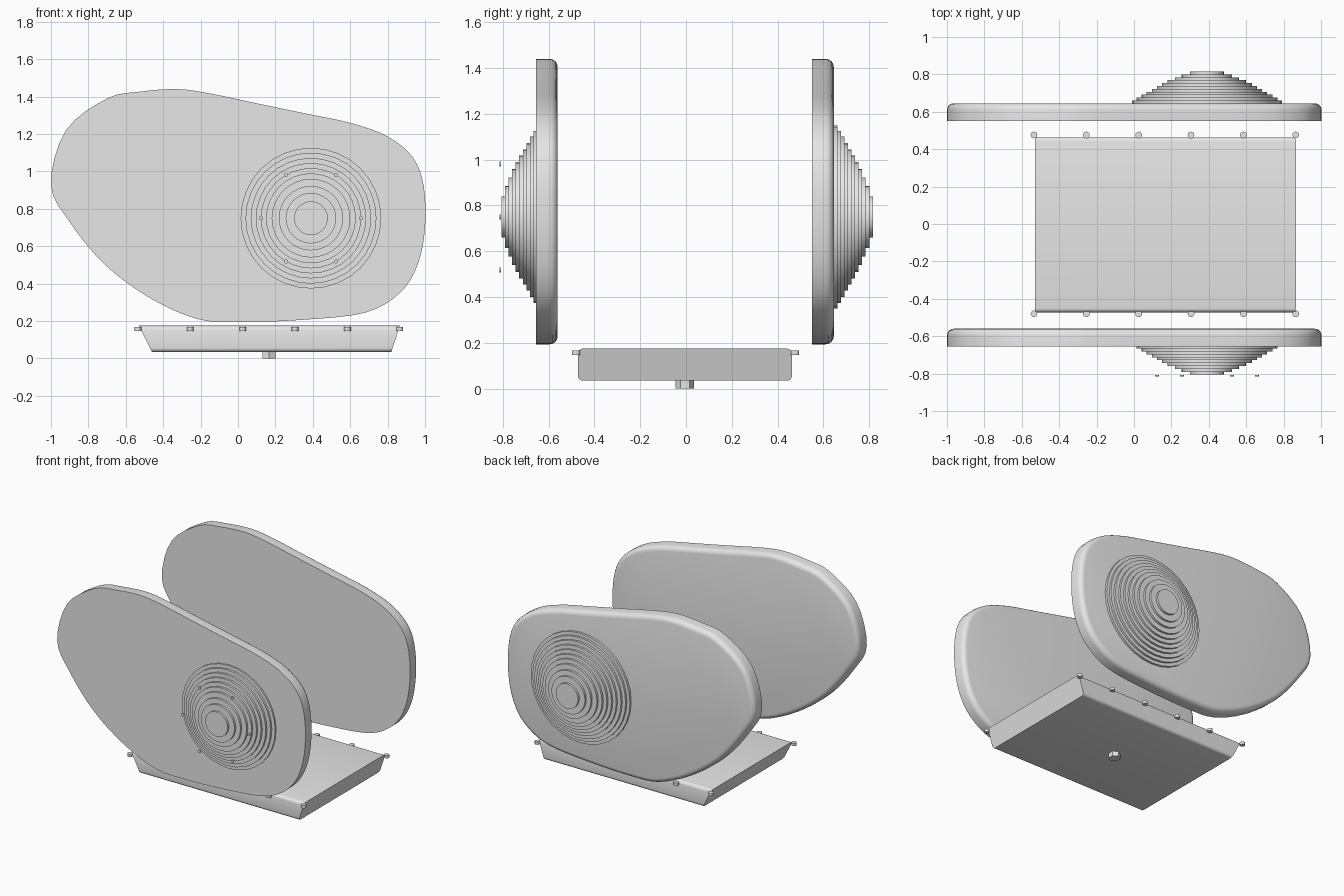
import bpy, bmesh
from math import cos, sin, pi, radians
from mathutils import Matrix, Vector

if "Cube" in bpy.data.objects:
    bpy.data.objects.remove(bpy.data.objects["Cube"], do_unlink=True)

grey = bpy.data.materials.new("light_grey")
grey.use_nodes = True
colour = (0.8, 0.8, 0.8, 1)
grey.diffuse_color = colour
grey.node_tree.nodes["Principled BSDF"].inputs["Base Color"].default_value = colour


def finish(name, bm, smooth=True):
    """Turn a bmesh into a named, shaded object."""
    bmesh.ops.recalc_face_normals(bm, faces=bm.faces)
    mesh = bpy.data.meshes.new(name)
    bm.to_mesh(mesh)
    bm.free()
    mesh.materials.append(grey)
    obj = bpy.data.objects.new(name, mesh)
    bpy.context.collection.objects.link(obj)
    if smooth:
        bpy.ops.object.select_all(action="DESELECT")
        obj.select_set(True)
        bpy.context.view_layer.objects.active = obj
        bpy.ops.object.shade_smooth_by_angle(angle=radians(35))
    return obj


def cylinder(name, centre, radius, depth, axis="Z", sides=12, smooth=True):
    bm = bmesh.new()
    turn = Matrix.Rotation(pi / 2, 4, "X") if axis == "Y" else Matrix.Identity(4)
    bmesh.ops.create_cone(bm, cap_ends=True, segments=sides, radius1=radius,
                          radius2=radius, depth=depth,
                          matrix=Matrix.Translation(centre) @ turn)
    return finish(name, bm, smooth)


def smooth_loop(points, steps):
    """Closed Catmull-Rom curve through the points."""
    pts = [Vector(p) for p in points]
    n = len(pts)
    out = []
    for i in range(n):
        a, b, c, d = (pts[(i + k - 1) % n] for k in range(4))
        for s in range(steps):
            t = s / steps
            out.append(b + (c - a) * t / 2 + (a * 2 - b * 5 + c * 4 - d) * t * t / 2
                       + (b * 3 - a - c * 3 + d) * t ** 3 / 2)
    return out


# Side covers: egg-shaped plates, rounded on the +y rim only
outline = smooth_loop([
    (-1, .93), (-.92, 1.22), (-.7, 1.39), (-.52, 1.427), (-.32, 1.44), (-.14, 1.415),
    (.1, 1.364), (.37, 1.308), (.61, 1.257), (.8, 1.187), (.935, 1.075), (.993, .92),
    (1, .7), (.96, .5), (.865, .35), (.68, .245), (.35, .207), (0, .194),
    (-.22, .212), (-.47, .323), (-.71, .5), (-.9, .73)], 4)


def cover(name, back_y, thickness=.095):
    bm = bmesh.new()
    face = bm.faces.new([bm.verts.new((p.x, back_y - thickness, p.y)) for p in outline])
    made = bmesh.ops.extrude_face_region(bm, geom=[face], use_keep_orig=True)["geom"]
    bmesh.ops.translate(bm, vec=(0, thickness, 0),
                        verts=[v for v in made if isinstance(v, bmesh.types.BMVert)])
    bmesh.ops.recalc_face_normals(bm, faces=bm.faces)
    rim = [e for e in bm.edges if all(v.co.y > back_y - .001 for v in e.verts)]
    bmesh.ops.bevel(bm, geom=rim, offset=.035, segments=4, profile=.5, affect="EDGES")
    return finish(name, bm)


cover("front_cover", -.56)
cover("back_cover", .645)

# Stepped ring domes, turned about the y axis
hub = (.39, .75)
radii = [.4, .376, .35, .322, .295, .268, .24, .21, .172, .135, .09]


def ring_dome(name, base_y, side, sides=32):
    bm = bmesh.new()
    profile, depth = [(radii[0], 0)], 0
    for i, r in enumerate(radii):
        if i:
            profile.append((r, depth))
        depth += .0155
        profile.append((r, depth))
    rings = [[bm.verts.new((hub[0] + r * cos(2 * pi * k / sides), base_y + side * d,
                            hub[1] + r * sin(2 * pi * k / sides)))
              for k in range(sides)] for r, d in profile]
    for low, high in zip(rings, rings[1:]):
        for k in range(sides):
            j = (k + 1) % sides
            bm.faces.new((low[k], low[j], high[j], high[k]))
    bm.faces.new(rings[-1])
    return finish(name, bm)


ring_dome("front_ring_dome", -.635, -1)
ring_dome("back_ring_dome", .645, 1)

# Small screws standing in a hexagon before the front dome
for i in range(6):
    a = i * pi / 3
    cylinder(f"cover_screw_{i + 1}",
             (hub[0] + .267 * cos(a), -.811, hub[1] + .267 * sin(a)), .011, .008, "Y")

# Tray with sloping ends and rounded long edges
bm = bmesh.new()
profile = [(-.46, .035), (.82, .035), (.865, .175), (-.53, .175)]
face = bm.faces.new([bm.verts.new((x, -.472, z)) for x, z in profile])
made = bmesh.ops.extrude_face_region(bm, geom=[face], use_keep_orig=True)["geom"]
bmesh.ops.translate(bm, vec=(0, .935, 0),
                    verts=[v for v in made if isinstance(v, bmesh.types.BMVert)])
bmesh.ops.recalc_face_normals(bm, faces=bm.faces)
long_edges = [e for e in bm.edges
              if abs(e.verts[0].co.x - e.verts[1].co.x) > 1]
bmesh.ops.bevel(bm, geom=long_edges, offset=.022, segments=4, profile=.5, affect="EDGES")
finish("tray", bm)

# Tray bolts along both long sides
for label, y in (("front", -.48), ("back", .476)):
    for i in range(6):
        cylinder(f"{label}_tray_bolt_{i + 1}", (-.535 + .28 * i, y, .157), .018, .02)

# Hexagonal drain plug
cylinder("drain_plug", (.165, -.005, .02), .04, .04, sides=6, smooth=False)
